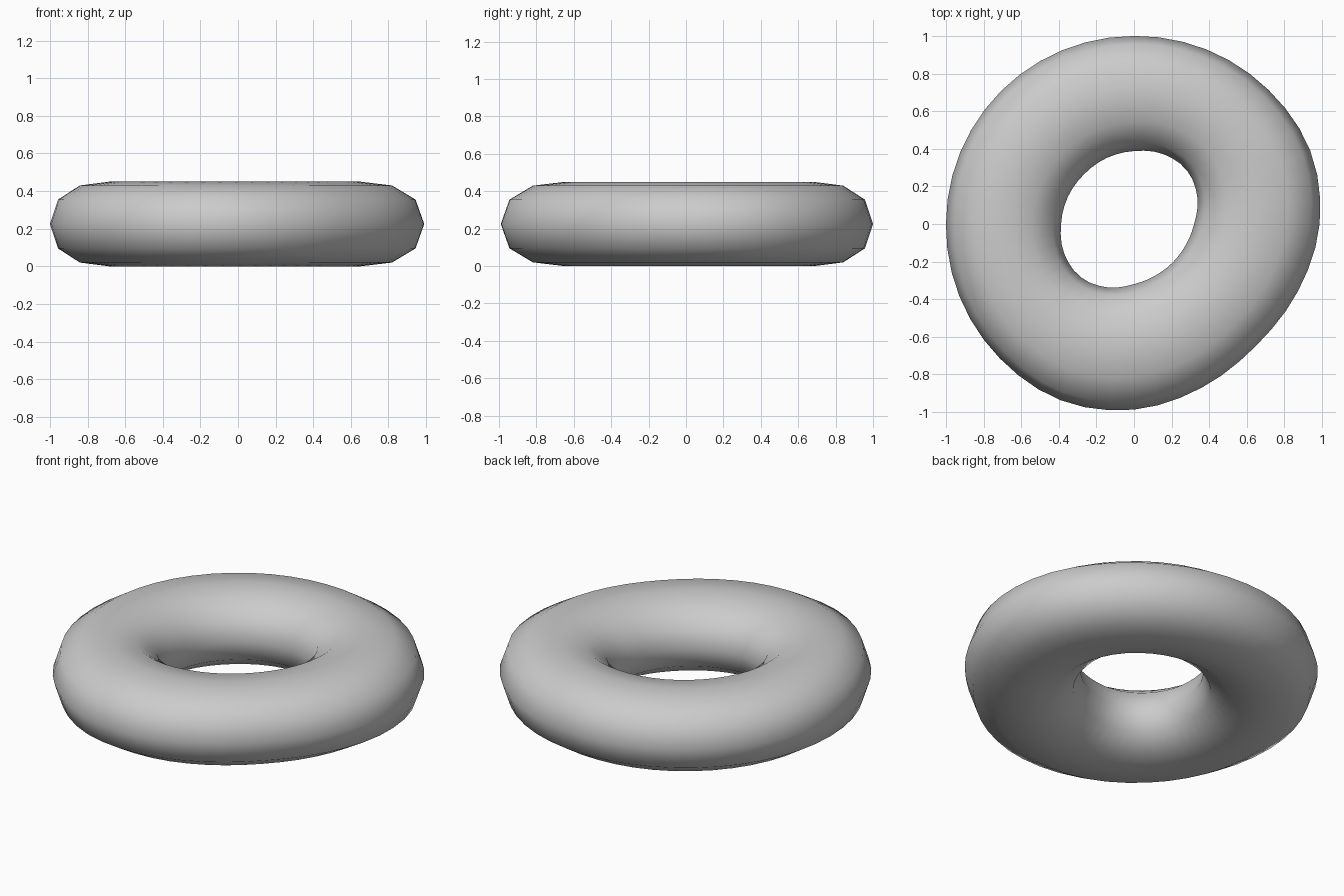
import bpy, bmesh
from math import cos, sin, pi, radians

if "Cube" in bpy.data.objects:
    bpy.data.objects.remove(bpy.data.objects["Cube"])

MAJOR = 48
# outer and hole radius every 22.5 degrees, mirrored about the 135 degree diagonal
OUTER = [1.0, 1.0, 1.0, 1.005, 1.01, 1.015, 0.987, 0.942, 0.917]
INNER = [0.375, 0.38, 0.388, 0.403, 0.40, 0.365, 0.32, 0.297, 0.29]
# tube cross-section: (radial, height) factors
HALF = [(1, 0), (0.86, 0.13), (0.48, 0.205), (-0.03, 0.225), (-0.5, 0.2), (-0.87, 0.12), (-1, 0)]
SECTION = HALF + [(r, -z) for r, z in HALF[-2:0:-1]]


def sample(table, i):
    """Smooth periodic interpolation of a mirrored radius table."""
    ring = table + table[-2:0:-1]
    t = i / MAJOR * 16
    k, f = int(t), t - int(t)
    a, b, c, d = (ring[(k + j) % 16] for j in (-1, 0, 1, 2))
    return b + 0.5 * f * (c - a + f * (2*a - 5*b + 4*c - d + f * (3*(b - c) + d - a)))


# lopsided ring
bm = bmesh.new()
rings = []
for i in range(MAJOR):
    ang = radians(135) + 2 * pi * i / MAJOR
    ro, ri = sample(OUTER, i), sample(INNER, i)
    mid, half = (ro + ri) / 2, (ro - ri) / 2
    rings.append([bm.verts.new(((mid + half * r) * cos(ang), (mid + half * r) * sin(ang), 0.225 + z))
                  for r, z in SECTION])
n = len(SECTION)
for i in range(MAJOR):
    p, q = rings[i], rings[(i + 1) % MAJOR]
    for j in range(n):
        k = (j + 1) % n
        bm.faces.new((p[j], q[j], q[k], p[k])).smooth = True
bmesh.ops.recalc_face_normals(bm, faces=bm.faces)
mesh = bpy.data.meshes.new("ring")
bm.to_mesh(mesh)
bm.free()
bpy.context.collection.objects.link(bpy.data.objects.new("ring", mesh))
